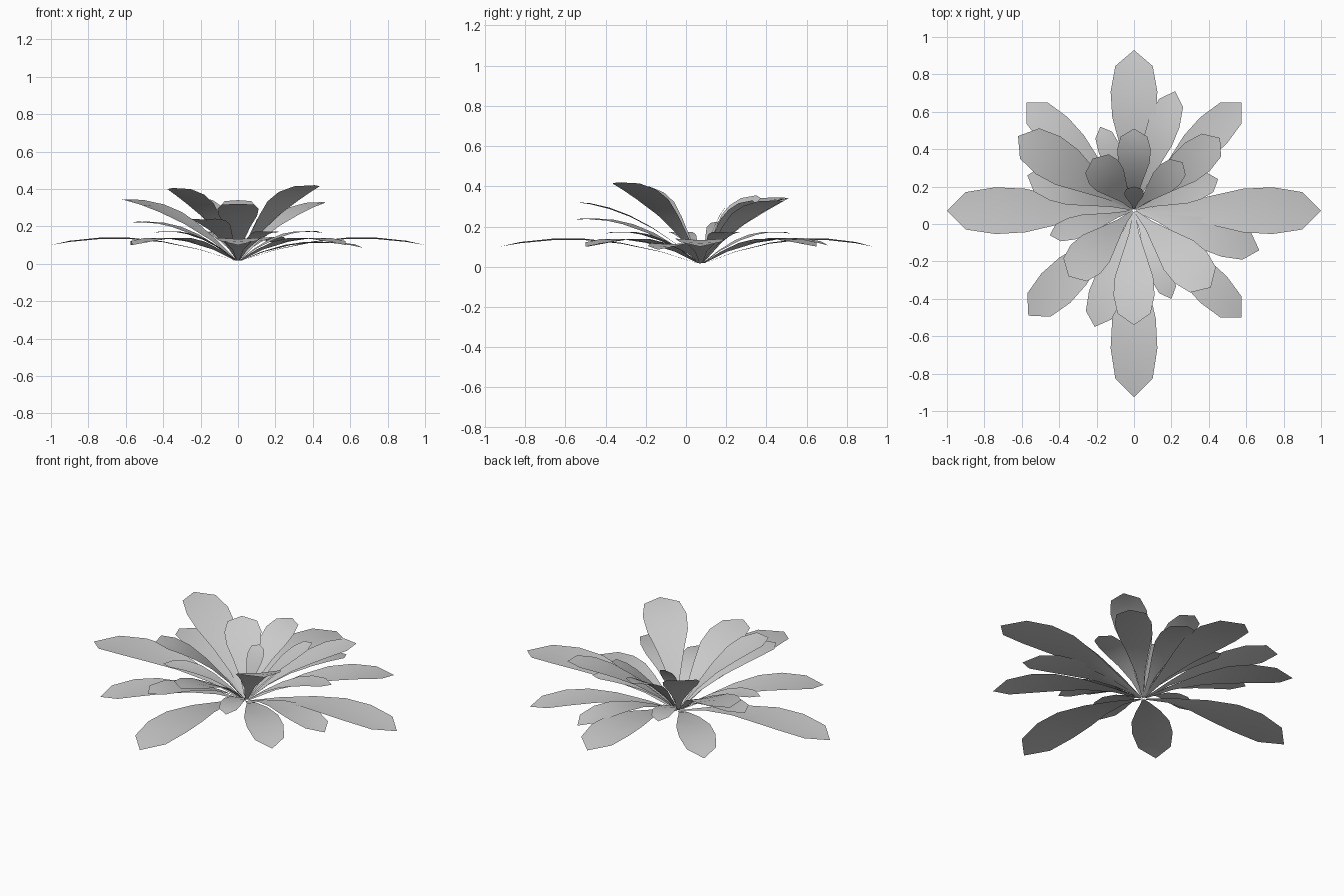
import bpy
from math import hypot

if "Cube" in bpy.data.objects:
    bpy.data.objects.remove(bpy.data.objects["Cube"])

CROWN = (0.0, 0.075, 0.01)          # point all leaves grow from

# position along leaf, relative half width
OUTLINE = [(0.02, 0.06), (0.2, 0.24), (0.4, 0.6), (0.58, 0.93),
           (0.74, 1.0), (0.9, 0.8), (1.0, 0.0)]


def make_leaf(name, tip, half_width, bow):
    """Arched paddle leaf: left edge, midrib and right edge, closing to a point."""
    dx, dy, dz = (tip[i] - CROWN[i] for i in range(3))
    length = hypot(dx, dy)
    px, py = -dy / length, dx / length
    verts, faces = [], []
    for t, w in OUTLINE:
        x, y = CROWN[0] + dx * t, CROWN[1] + dy * t
        z = CROWN[2] + dz * (t + bow * t * (1 - t))
        if w == 0:
            verts.append((x, y, z))
            break
        hw = w * half_width
        for s in (-1, 0, 1):
            verts.append((x + px * hw * s, y + py * hw * s, z + abs(s) * hw * 0.06))
    rows = len(OUTLINE) - 1
    for r in range(rows - 1):
        a = r * 3
        for i in (a, a + 1):
            faces.append((i, i + 3, i + 4, i + 1))
    a, end = (rows - 1) * 3, len(verts) - 1
    faces += [(a, end, a + 1), (a + 1, end, a + 2)]
    mesh = bpy.data.meshes.new(name)
    mesh.from_pydata(verts, [], faces)
    mesh.polygons.foreach_set("use_smooth", [True] * len(faces))
    mesh.update()
    obj = bpy.data.objects.new(name, mesh)
    bpy.context.collection.objects.link(obj)


# Leaf whorls: (tip x, tip y, tip z, half width), with arch strength per whorl
WHORLS = {
    "outer_leaf": (3.2, [
        (1.0, 0.07, 0.10, 0.125), (-1.0, 0.07, 0.10, 0.125),
        (0, 0.93, 0.10, 0.125), (0, -0.925, 0.10, 0.125),
        (0.575, 0.65, 0.10, 0.1), (-0.575, 0.65, 0.10, 0.1),
        (0.575, -0.5, 0.10, 0.1), (-0.565, -0.49, 0.10, 0.11),
        (0.22, 0.71, 0.105, 0.085), (0.67, -0.14, 0.085, 0.095)]),
    "lower_leaf": (1.5, [
        (0.45, 0.24, 0.165, 0.07), (-0.18, 0.52, 0.165, 0.06),
        (-0.45, -0.06, 0.165, 0.06), (0.2, -0.4, 0.165, 0.06)]),
    "middle_leaf": (1.2, [
        (-0.57, 0.26, 0.22, 0.09), (-0.21, -0.55, 0.235, 0.09)]),
    "upper_leaf": (0.8, [
        (-0.62, 0.47, 0.345, 0.12), (0.46, 0.46, 0.33, 0.1),
        (0.41, -0.34, 0.42, 0.12), (-0.35, -0.28, 0.405, 0.11),
        (0, -0.54, 0.32, 0.11), (0, 0.51, 0.34, 0.09)]),
    "inner_leaf": (0.5, [
        (-0.22, 0.35, 0.355, 0.1), (0.26, 0.33, 0.33, 0.075),
        (0, 0.2, 0.30, 0.052)]),
}
for name, (bow, leaves) in WHORLS.items():
    for n, (x, y, z, w) in enumerate(leaves, 1):
        make_leaf(f"{name}_{n}", (x, y, z), w, bow)
